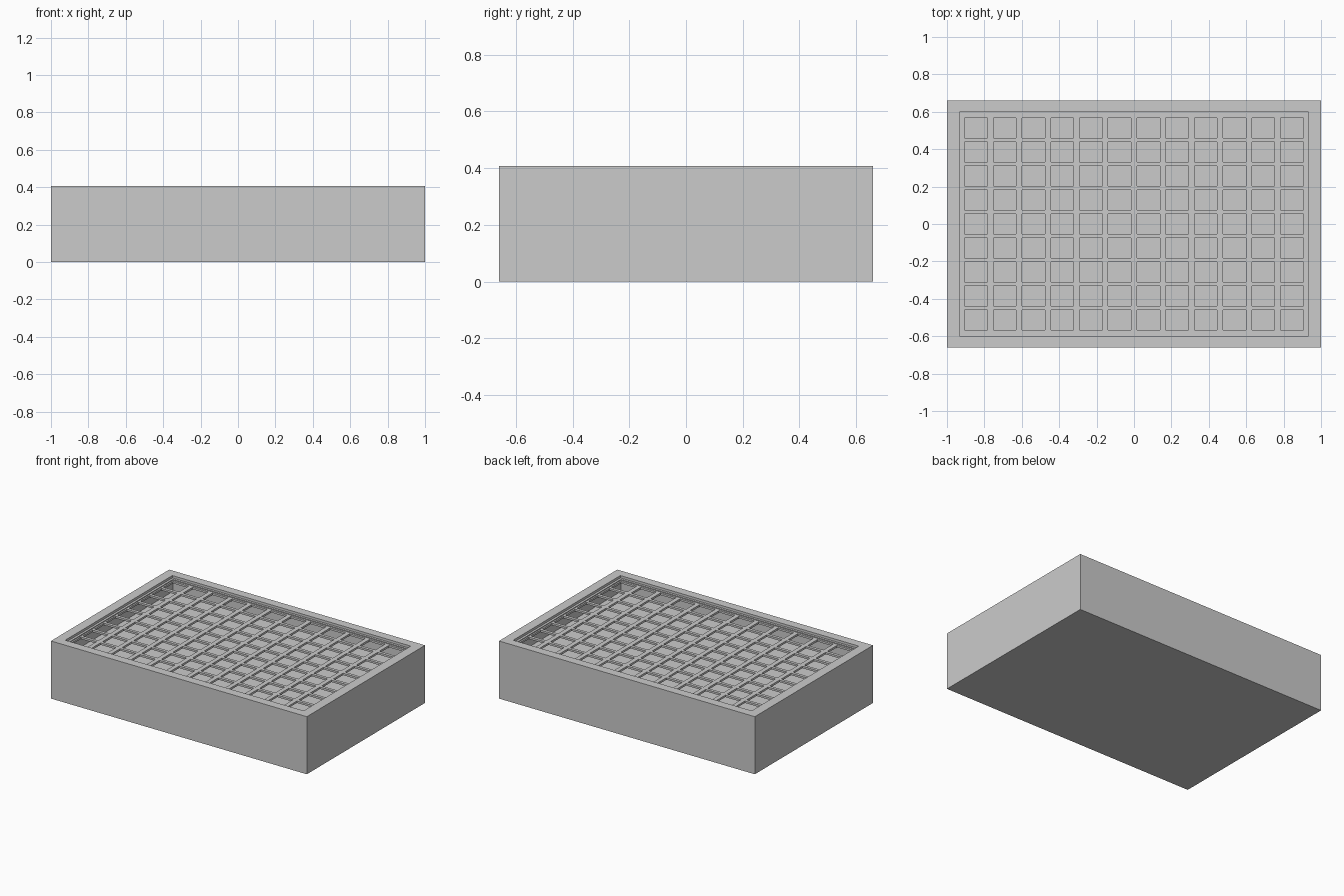
import bpy, bmesh

if "Cube" in bpy.data.objects:
    bpy.data.objects.remove(bpy.data.objects["Cube"])

COLS, ROWS = 12, 9
PITCH_X, PITCH_Y = 0.1535, 0.1285
HALF_X, HALF_Y = 0.061, 0.0535
INNER_X, INNER_Y = 0.916, 0.582


def finish(name, bm):
    bmesh.ops.recalc_face_normals(bm, faces=bm.faces)
    mesh = bpy.data.meshes.new(name)
    bm.to_mesh(mesh)
    bm.free()
    obj = bpy.data.objects.new(name, mesh)
    bpy.context.collection.objects.link(obj)
    return obj


def nested_box(name, rings):
    """Skin a chain of rectangles (half x, half y, z), capped at both ends."""
    bm = bmesh.new()
    loops = [[bm.verts.new((sx * x, sy * y, z))
              for sx, sy in ((-1, -1), (1, -1), (1, 1), (-1, 1))]
             for x, y, z in rings]
    for a, b in zip(loops, loops[1:]):
        for i in range(4):
            j = (i + 1) % 4
            bm.faces.new((a[i], a[j], b[j], b[i]))
    bm.faces.new(loops[0])
    bm.faces.new(loops[-1])
    return finish(name, bm)


def stops(count, pitch, half, outer):
    """Alternating bar and opening edges along one axis."""
    edges = [-outer]
    for i in range(count):
        c = (i - (count - 1) / 2) * pitch
        edges += [c - half, c + half]
    return edges + [outer]


# Tray body: outer walls, rim, stepped ledge, inner walls and floor
nested_box("tray_body", [
    (1.0, 0.66, 0.0),
    (1.0, 0.66, 0.407),
    (0.932, 0.598, 0.407),
    (0.932, 0.598, 0.39),
    (INNER_X, INNER_Y, 0.39),
    (INNER_X, INNER_Y, 0.305),
])

# Grate: flat lattice with square openings, thickened downwards
xs = stops(COLS, PITCH_X, HALF_X, INNER_X)
ys = stops(ROWS, PITCH_Y, HALF_Y, INNER_Y)
bm = bmesh.new()
grid = [[bm.verts.new((x, y, 0.384)) for y in ys] for x in xs]
for i in range(len(xs) - 1):
    for j in range(len(ys) - 1):
        if i % 2 and j % 2:
            continue
        bm.faces.new((grid[i][j], grid[i + 1][j],
                      grid[i + 1][j + 1], grid[i][j + 1]))
grate = finish("grate", bm)
if grate.data.polygons[0].normal.z < 0:
    grate.data.flip_normals()
solid = grate.modifiers.new("thickness", 'SOLIDIFY')
solid.thickness = 0.014
solid.offset = -1
